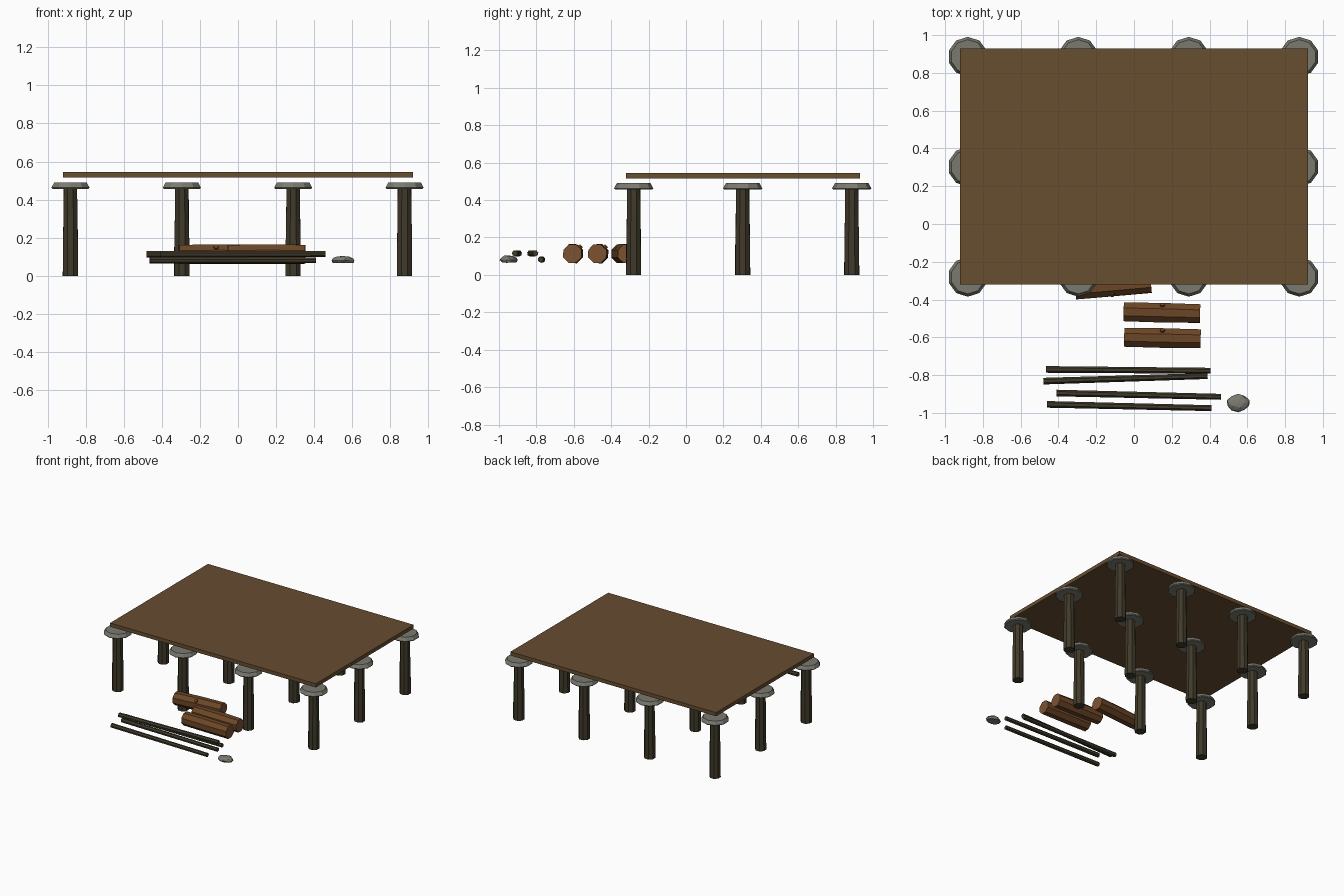
import bpy, bmesh, math, random
from mathutils import Vector, Matrix

random.seed(4)
cube = bpy.data.objects.get("Cube")
if cube:
    bpy.data.objects.remove(cube)


def material(name, srgb):
    rgb = [((c / 255 + 0.055) / 1.055) ** 2.4 for c in srgb]
    m = bpy.data.materials.new(name)
    m.use_nodes = True
    m.diffuse_color = (*rgb, 1)
    m.node_tree.nodes["Principled BSDF"].inputs["Base Color"].default_value = (*rgb, 1)
    return m


DECK = material("deck brown", (103, 77, 48))
POST = material("dark post wood", (64, 58, 42))
STONE = material("grey stone", (122, 122, 112))
BARK = material("log brown", (108, 70, 38))
CUT = material("cut log end", (124, 82, 50))


def finish(name, bm, *mats):
    me = bpy.data.meshes.new(name)
    bmesh.ops.recalc_face_normals(bm, faces=bm.faces)
    bm.to_mesh(me)
    bm.free()
    for m in mats:
        me.materials.append(m)
    ob = bpy.data.objects.new(name, me)
    bpy.context.collection.objects.link(ob)
    return ob


def lathe(bm, rings, sides, start=0.0, wobble=0.0):
    """Closed faceted solid from (radius, height) rings around z."""
    loops = []
    for r, z in rings:
        loops.append([bm.verts.new((
            r * (1 + random.uniform(-wobble, wobble)) * math.cos(start + math.tau * i / sides),
            r * (1 + random.uniform(-wobble, wobble)) * math.sin(start + math.tau * i / sides), z))
            for i in range(sides)])
    for a, b in zip(loops, loops[1:]):
        for i in range(sides):
            j = (i + 1) % sides
            bm.faces.new((a[i], a[j], b[j], b[i]))
    return bm.faces.new(loops[0][::-1]), bm.faces.new(loops[-1])


def along(a, b):
    """Matrix taking the z axis onto the line from a to b."""
    return Matrix.Translation(a) @ (b - a).to_track_quat("Z", "Y").to_matrix().to_4x4()


# Deck board
bm = bmesh.new()
bmesh.ops.create_cube(bm, size=1, matrix=Matrix.Translation((0, 0.305, 0.53))
                      @ Matrix.Diagonal((1.84, 1.25, 0.03, 1)))
finish("deck", bm, DECK)

# Grid of posts, each with a stone disc on top
for row in range(3):
    for col in range(4):
        spot = (-0.88 + 0.585 * col, -0.28 + 0.583 * row, 0)
        bm = bmesh.new()
        lathe(bm, [(0.043, 0), (0.042, 0.16), (0.039, 0.32), (0.038, 0.465)], 8, math.pi / 8, 0.03)
        finish("post", bm, POST).location = spot
        bm = bmesh.new()
        lathe(bm, [(0.1, 0.457), (0.105, 0.463), (0.09, 0.49)], 10, math.pi / 2)
        finish("stone_cap", bm, STONE).location = spot

# Thick logs with a branch stub on each
logs = [((-0.31, -0.35), (0.09, -0.315), -0.115, -1),
        ((-0.055, -0.465), (0.35, -0.475), 0.15, 1),
        ((-0.052, -0.6), (0.353, -0.608), 0.15, 1)]
for p, q, knot_x, side in logs:
    a, b = Vector((*p, 0.113)), Vector((*q, 0.113))
    length = (b - a).length
    bm = bmesh.new()
    ends = lathe(bm, [(0.053, 0), (0.055, length * 0.5), (0.053, length)], 8, math.pi / 8, 0.03)
    for f in ends:
        f.material_index = 1
    bm.transform(along(a, b))
    finish("log", bm, BARK, CUT)
    root = a.lerp(b, (knot_x - a.x) / (b.x - a.x))
    tip = root + Vector((0, side * 0.045, 0.042))
    bm = bmesh.new()
    lathe(bm, [(0.017, 0), (0.013, (tip - root).length)], 6)
    bm.transform(along(root, tip))
    finish("branch_stub", bm, BARK)

# Thin poles lying in front
poles = [((-0.465, -0.77), (0.405, -0.777), 0.082),
         ((-0.48, -0.832), (0.39, -0.805), 0.115),
         ((-0.41, -0.895), (0.46, -0.915), 0.115),
         ((-0.46, -0.955), (0.41, -0.975), 0.082)]
for p, q, z in poles:
    a, b = Vector((*p, z)), Vector((*q, z))
    bm = bmesh.new()
    lathe(bm, [(0.018, 0), (0.016, (b - a).length)], 7, 0.2)
    bm.transform(along(a, b))
    finish("pole", bm, POST)

# Loose rock
bm = bmesh.new()
bmesh.ops.create_icosphere(bm, subdivisions=2, radius=1)
for v in bm.verts:
    v.co *= random.uniform(0.9, 1.06)
    v.co.z = max(v.co.z, -0.5)
bm.transform(Matrix.Translation((0.552, -0.947, 0.079)) @ Matrix.Diagonal((0.061, 0.048, 0.026, 1)))
finish("rock", bm, STONE)
